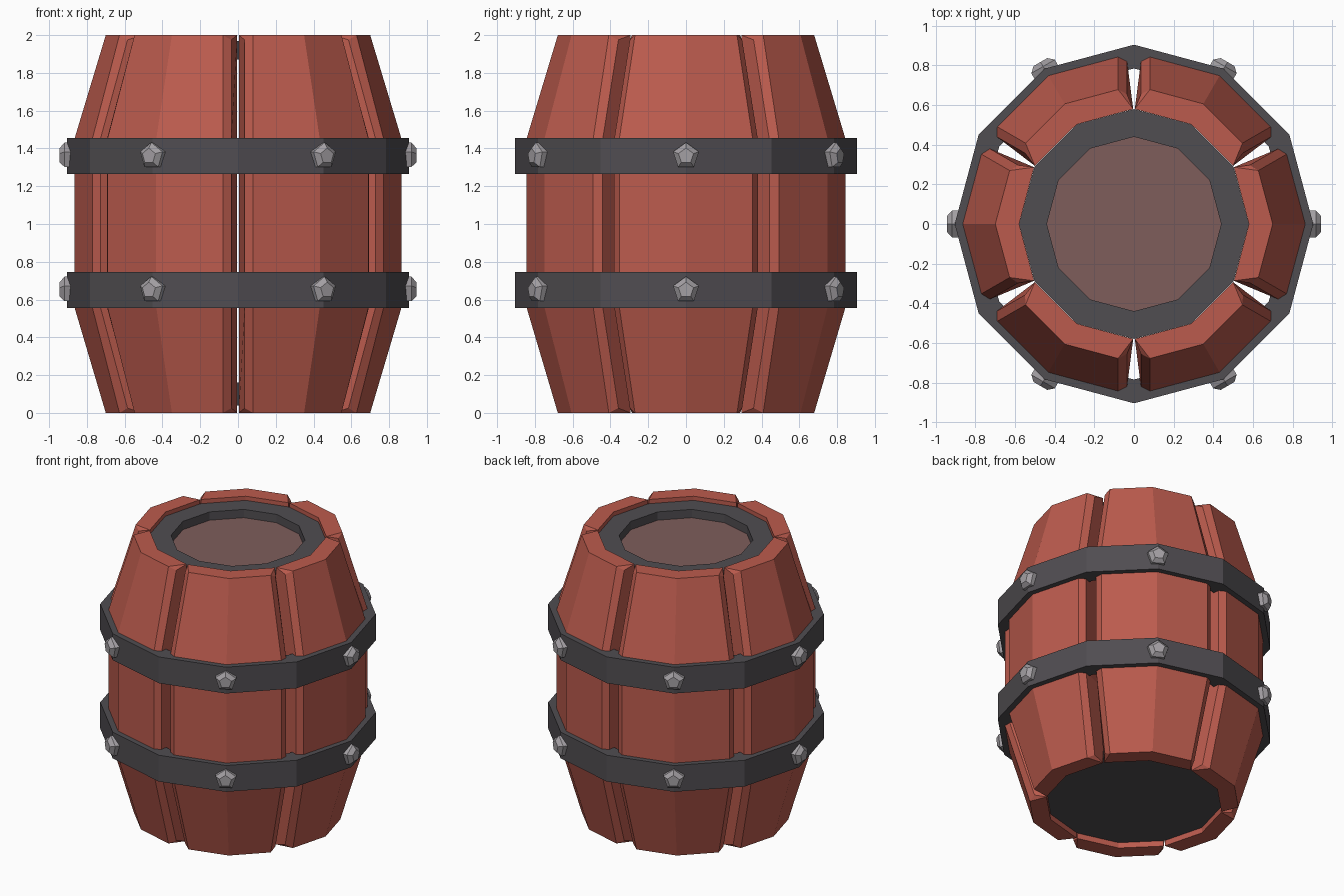
import bpy, math
from mathutils import Matrix, Vector

if "Cube" in bpy.data.objects:
    bpy.data.objects.remove(bpy.data.objects["Cube"])


def material(name, rgb):
    m = bpy.data.materials.new(name)
    m.diffuse_color = (*rgb, 1)
    m.use_nodes = True
    m.node_tree.nodes["Principled BSDF"].inputs["Base Color"].default_value = m.diffuse_color
    return m


WOOD = material("red_wood", (0.50, 0.105, 0.075))
IRON = material("dark_iron", (0.080, 0.074, 0.082))
BOLT = material("grey_steel", (0.37, 0.35, 0.37))
LID = material("dull_lid_wood", (0.21, 0.11, 0.105))


def make(name, verts, faces, mat):
    me = bpy.data.meshes.new(name)
    me.from_pydata(verts, [], faces)
    me.materials.append(mat)
    ob = bpy.data.objects.new(name, me)
    bpy.context.collection.objects.link(ob)
    return ob


def circle(r, z, n=12, turn=0.0):
    return [Vector((r * math.cos(turn + 2 * math.pi * i / n),
                    r * math.sin(turn + 2 * math.pi * i / n), z)) for i in range(n)]


def bridge(rows, n, closed=False):
    """Quads joining successive loops of n vertices."""
    pairs = rows if closed else rows - 1
    return [(k * n + i, k * n + (i + 1) % n,
             (k + 1) % rows * n + (i + 1) % n, (k + 1) % rows * n + i)
            for k in range(pairs) for i in range(n)]


def ring(name, r_in, r_out, z0, z1, mat):
    rows = [(r_out, z0), (r_out, z1), (r_in, z1), (r_in, z0)]
    return make(name, sum((circle(r, z) for r, z in rows), []), bridge(4, 12, True), mat)


def lathe(name, rows, n, mat, turn=0.0):
    verts = sum((circle(r, z, n, turn) for r, z in rows), [])
    last = (len(rows) - 1) * n
    caps = [tuple(reversed(range(n))), tuple(range(last, last + n))]
    return make(name, verts, bridge(len(rows), n) + caps, mat)


# Staves: bevelled two-facet planks, bulging around the middle
INNER = 0.58


def stave_section(R, z, z_bevel):
    def point(side, t, r, zz):      # t = distance from the gap plane at 30 degrees
        c, s = math.cos(math.pi / 6), math.sin(math.pi / 6)
        return Vector((r * c + t * s, side * (r * s - t * c), zz))

    def edge(side):
        return [point(side, 0.004, INNER, z),
                point(side, 0.035, R - 0.045, z_bevel),
                point(side, 0.08, R - 0.08 * math.tan(math.pi / 12), z)]
    return ([Vector((INNER, 0, z))] + edge(-1) + [Vector((R, 0, z))]
            + edge(1)[::-1])


levels = [(0.70, 0, 0.025), (0.866, 0.56, 0.56), (0.866, 1.45, 1.45), (0.70, 2, 1.975)]
section = sum((stave_section(*lv) for lv in levels), [])
ends = [(0, 1, 3, 4, 5, 7), (1, 2, 3), (5, 6, 7)]
stave_faces = bridge(4, 8)
stave_faces += [tuple(reversed(f)) for f in ends]
stave_faces += [tuple(i + 24 for i in f) for f in ends]
for k in range(6):
    turn = Matrix.Rotation(k * math.pi / 3, 4, 'Z')
    make(f"stave_{k + 1}", [turn @ v for v in section], stave_faces, WOOD)

# Iron hoops with a bolt on every stave
for label, zc in (("lower", 0.65), ("upper", 1.36)):
    ring(f"{label}_hoop", 0.785, 0.905, zc - 0.095, zc + 0.095, IRON)
    for k in range(6):
        bolt = lathe(f"{label}_bolt_{k + 1}",
                     [(0.072, 0.86), (0.072, 0.918), (0.042, 0.944)], 5, BOLT, math.pi)
        bolt.matrix_world = (Matrix.Translation((0, 0, zc))
                             @ Matrix.Rotation(k * math.pi / 3, 4, 'Z')
                             @ Matrix.Rotation(math.pi / 2, 4, 'Y'))

# Barrel ends: rimmed lid on top, plain iron plate below
ring("top_rim", 0.44, INNER, 1.87, 1.97, IRON)
lathe("top_lid", [(0.45, 1.88), (0.45, 1.91)], 12, LID)
lathe("bottom_plate", [(INNER, 0.04), (INNER, 0.16)], 12, IRON)
